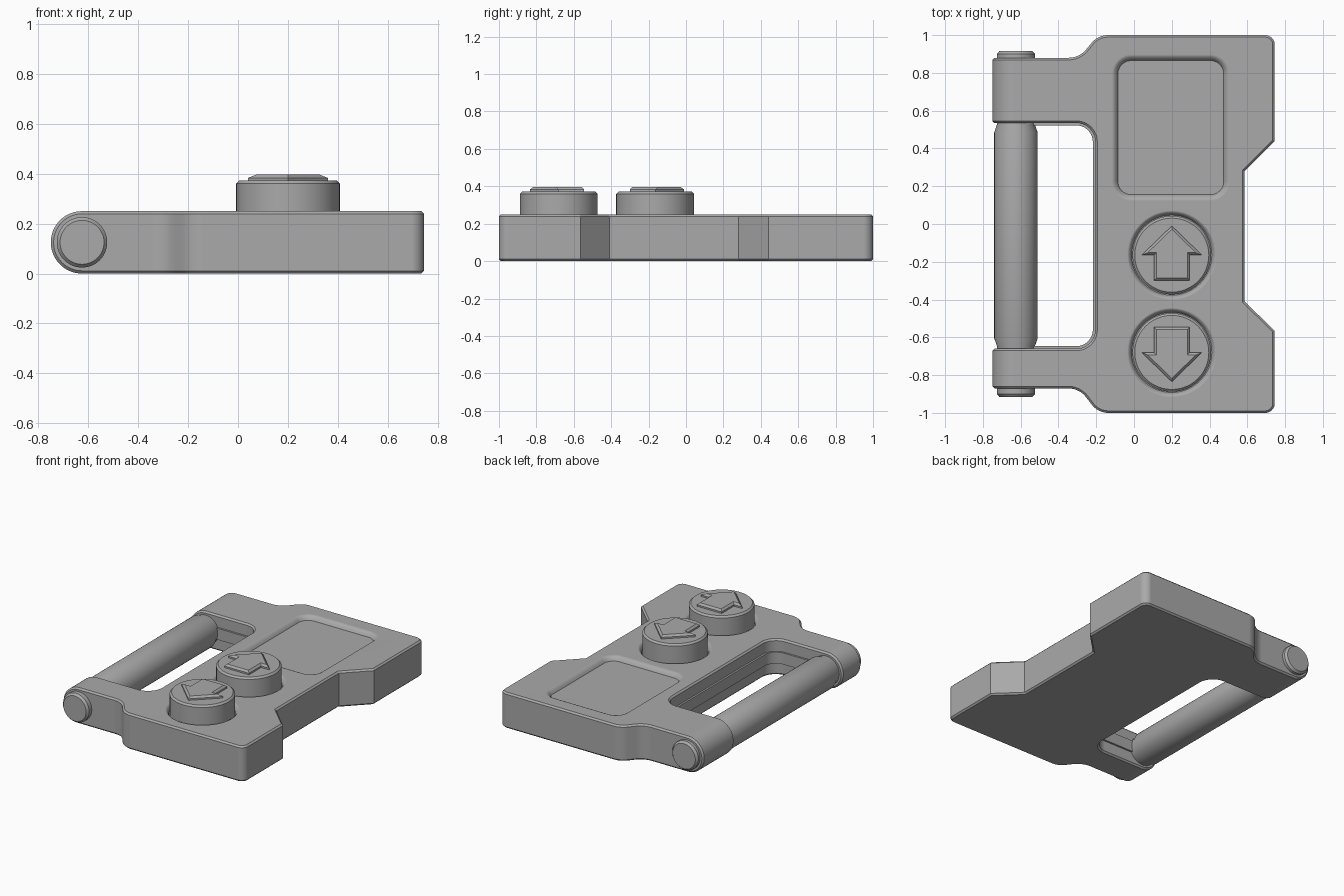
import bpy
import bmesh
from math import cos, sin, tan, pi, radians
from mathutils import Vector

default = bpy.data.objects.get("Cube")
if default:
    bpy.data.objects.remove(default, do_unlink=True)

COLOR = (0.4, 0.4, 0.4, 1)
grey = bpy.data.materials.new("mid_grey")
grey.use_nodes = True
grey.diffuse_color = COLOR
grey.node_tree.nodes["Principled BSDF"].inputs["Base Color"].default_value = COLOR


def rounded(corners, steps=8):
    """Outline from (x, y, fillet radius) corners."""
    out = []
    for i, (x, y, r) in enumerate(corners):
        p = Vector((x, y))
        if r == 0:
            out.append(p)
            continue
        a = (Vector(corners[i - 1][:2]) - p).normalized()
        b = (Vector(corners[(i + 1) % len(corners)][:2]) - p).normalized()
        half = a.angle(b) / 2
        centre = p + (a + b).normalized() * (r / sin(half))
        start = p + a * (r / tan(half)) - centre
        end = p + b * (r / tan(half)) - centre
        for k in range(steps + 1):
            out.append(centre + start.lerp(end, k / steps).normalized() * r)
    return out


def circle(r, cx=0, cy=0, n=48):
    return [Vector((cx + r * cos(2 * pi * k / n), cy + r * sin(2 * pi * k / n))) for k in range(n)]


def box_outline(x0, y0, x1, y1, r):
    return rounded([(x0, y0, r), (x1, y0, r), (x1, y1, r), (x0, y1, r)])


def loft(rings):
    """Closed skin through (outline, height) rings; returns the bmesh and its top face."""
    bm = bmesh.new()
    loops = [[bm.verts.new((p.x, p.y, z)) for p in pts] for pts, z in rings]
    bm.faces.new(loops[0][::-1])
    top = bm.faces.new(loops[-1])
    for lo, hi in zip(loops, loops[1:]):
        for i in range(len(lo)):
            j = (i + 1) % len(lo)
            bm.faces.new((lo[i], lo[j], hi[j], hi[i]))
    bmesh.ops.recalc_face_normals(bm, faces=bm.faces)
    return bm, top


def make(name, bm):
    mesh = bpy.data.meshes.new(name)
    bm.to_mesh(mesh)
    bm.free()
    mesh.materials.append(grey)
    obj = bpy.data.objects.new(name, mesh)
    bpy.context.scene.collection.objects.link(obj)
    return obj


def activate(obj):
    for other in bpy.context.selected_objects:
        other.select_set(False)
    bpy.context.view_layer.objects.active = obj
    obj.select_set(True)


def smooth(obj):
    activate(obj)
    bpy.ops.object.shade_smooth_by_angle(angle=radians(30))


def slab(name, outline, z0, z1, chamfer):
    """Prism with a chamfered top edge."""
    bm, top = loft([(outline, z0), (outline, z1 - chamfer)])
    bmesh.ops.inset_region(bm, faces=[top], thickness=chamfer, use_even_offset=True)
    for v in top.verts:
        v.co.z = z1
    obj = make(name, bm)
    smooth(obj)
    return obj


def cut(obj, name, rings):
    cutter = make(name, loft(rings)[0])
    cutter.hide_render = True
    mod = obj.modifiers.new("cut", "BOOLEAN")
    mod.operation = "DIFFERENCE"
    mod.object = cutter
    activate(obj)
    bpy.ops.object.modifier_apply(modifier=mod.name)
    bpy.data.objects.remove(cutter, do_unlink=True)


# Body plate with two hinge arms
HEIGHT = 0.25
outline = rounded([
    (-0.75, 0.88, 0), (-0.29, 0.88, 0.12), (-0.19, 1, 0.11), (0.745, 1, 0.05),
    (0.745, 0.44, 0), (0.585, 0.28, 0), (0.585, -0.41, 0), (0.745, -0.565, 0),
    (0.745, -1, 0.05), (-0.19, -1, 0.11), (-0.29, -0.87, 0.12), (-0.75, -0.87, 0),
    (-0.75, -0.66, 0), (-0.205, -0.66, 0.1), (-0.205, 0.535, 0.1), (-0.75, 0.535, 0)])
bm, _ = loft([(outline, 0), (outline, HEIGHT)])
tips = [e for e in bm.edges if all(v.co.x < -0.74 for v in e.verts)
        and abs(e.verts[0].co.z - e.verts[1].co.z) < 0.01]
bmesh.ops.bevel(bm, geom=tips, offset=HEIGHT / 2 - 0.0005, segments=12,
                profile=0.5, affect="EDGES", clamp_overlap=False)
bmesh.ops.remove_doubles(bm, verts=bm.verts, dist=0.002)
bmesh.ops.recalc_face_normals(bm, faces=bm.faces)
body = make("body", bm)
bevel = body.modifiers.new("edge", "BEVEL")
bevel.width = 0.011
bevel.segments = 1
bevel.limit_method = "ANGLE"
bevel.angle_limit = radians(60)
bevel.use_clamp_overlap = False
activate(body)
bpy.ops.object.modifier_apply(modifier=bevel.name)

# Shallow screen recess with a soft rim
RIM = ((0, 0.22), (0.008, 0.235), (0.02, 0.245), (0.035, 0.251), (0.035, 0.3))
cut(body, "screen_cutter", [
    (box_outline(-0.085 - g, 0.155 - g, 0.475 + g, 0.865 + g, 0.07 + g), z) for g, z in RIM])

# Wells around the two buttons
BUTTONS = (("up", -0.165, 1), ("down", -0.68, -1))
for label, y, _ in BUTTONS:
    cut(body, label + "_well_cutter", [(circle(0.212 + g * 0.75, 0.2, y), z) for g, z in RIM])
smooth(body)
weighted = body.modifiers.new("flat_faces", "WEIGHTED_NORMAL")
weighted.keep_sharp = True

# Buttons with raised arrows
ARROW = ((0, 0.155), (-0.16, 0), (-0.095, 0), (-0.095, -0.135),
         (0.095, -0.135), (0.095, 0), (0.16, 0))
for label, y, way in BUTTONS:
    slab(label + "_button", circle(0.208, 0.2, y), 0.2, 0.372, 0.012)
    points = [Vector((0.2 + px * way, y + py * way)) for px, py in ARROW]
    slab(label + "_arrow", points, 0.365, 0.396, 0.013)

# Rail along the inside wall of the opening
rail = rounded([
    (-0.7, 0.545, 0), (-0.195, 0.545, 0.11), (-0.195, -0.67, 0.11), (-0.7, -0.67, 0),
    (-0.7, -0.647, 0), (-0.218, -0.647, 0.087), (-0.218, 0.522, 0.087), (-0.7, 0.522, 0)])
smooth(make("inner_rail", loft([(rail, 0.085), (rail, 0.165)])[0]))

# Grip bar with pin heads at both ends
PROFILE = ((0.088, -0.915), (0.101, -0.9), (0.101, -0.645), (0.115, -0.605),
           (0.115, 0.485), (0.101, 0.525), (0.101, 0.9), (0.088, 0.915))
bar = make("grip_bar", loft([(circle(r), y) for r, y in PROFILE])[0])
bar.rotation_euler.x = -pi / 2
bar.location = (-0.625, 0, HEIGHT / 2)
smooth(bar)
